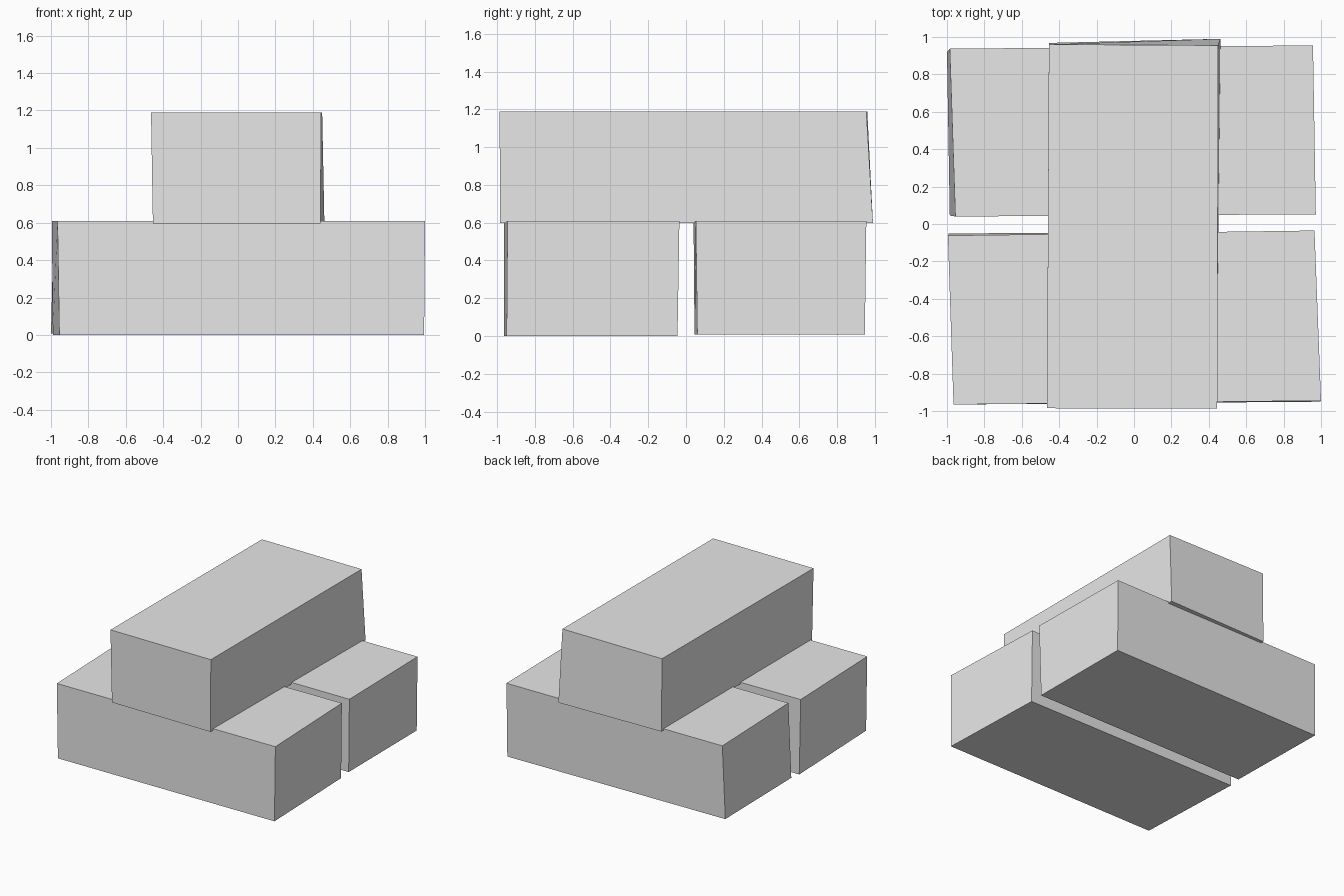
import bpy
import bmesh

if "Cube" in bpy.data.objects:
    bpy.data.objects.remove(bpy.data.objects["Cube"], do_unlink=True)

grey = bpy.data.materials.new("light grey")
grey.use_nodes = True
grey.diffuse_color = (0.8, 0.8, 0.8, 1)
grey.node_tree.nodes["Principled BSDF"].inputs["Base Color"].default_value = (0.8, 0.8, 0.8, 1)


def rough_block(name, bottom, top, z_bottom, z_top):
    """Six-sided block between two uneven outlines, each listed
    front right, front left, back left, back right."""
    bm = bmesh.new()
    low = [bm.verts.new((x, y, z_bottom)) for x, y in bottom]
    high = [bm.verts.new((x, y, z_top)) for x, y in top]
    bm.faces.new(low[::-1])
    bm.faces.new(high)
    for i in range(len(low)):
        j = (i + 1) % len(low)
        bm.faces.new((low[i], low[j], high[j], high[i]))
    bmesh.ops.recalc_face_normals(bm, faces=bm.faces)
    mesh = bpy.data.meshes.new(name)
    bm.to_mesh(mesh)
    bm.free()
    mesh.materials.append(grey)
    block = bpy.data.objects.new(name, mesh)
    bpy.context.collection.objects.link(block)
    return block


# Two lower blocks lying side by side with a narrow gap
rough_block("front_block",
            [(-0.955, -0.965), (0.995, -0.95), (0.965, -0.045), (-0.99, -0.05)],
            [(-0.965, -0.965), (1.0, -0.945), (0.965, -0.035), (-0.995, -0.062)],
            0, 0.61)
rough_block("back_block",
            [(-0.985, 0.045), (0.96, 0.06), (0.955, 0.947), (-1.0, 0.92)],
            [(-0.955, 0.04), (0.972, 0.052), (0.957, 0.955), (-0.985, 0.937)],
            0.008, 0.61)

# Upper block laid across them
rough_block("top_block",
            [(-0.455, -0.98), (0.44, -0.985), (0.462, 0.99), (-0.455, 0.968)],
            [(-0.465, -0.985), (0.445, -0.987), (0.45, 0.955), (-0.455, 0.96)],
            0.597, 1.19)
